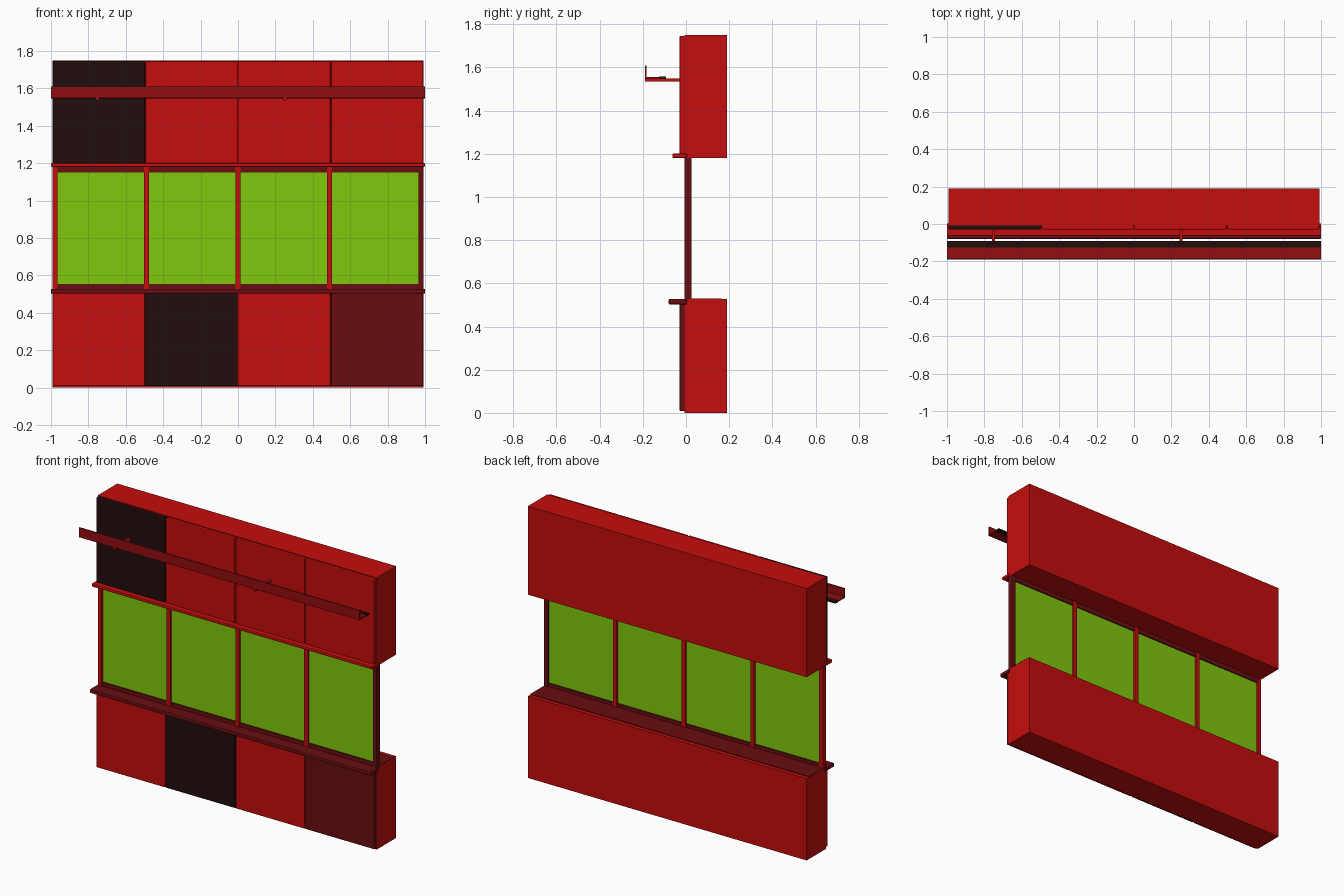
import bpy
import bmesh

if "Cube" in bpy.data.objects:
    bpy.data.objects.remove(bpy.data.objects["Cube"], do_unlink=True)


def material(name, r, g, b):
    m = bpy.data.materials.new(name)
    m.use_nodes = True
    m.diffuse_color = (r, g, b, 1)
    m.node_tree.nodes["Principled BSDF"].inputs["Base Color"].default_value = (r, g, b, 1)
    return m


RED = material("bright red", 0.56, 0.004, 0.004)
MID = material("rail red", 0.29, 0.004, 0.005)
DARK = material("dark red", 0.14, 0.004, 0.005)
BLACK = material("brown black", 0.016, 0.004, 0.004)
GREEN = material("lime green", 0.22, 0.58, 0.004)


def box(name, x, y, z, mat, bevel=0):
    """Box from (min, max) ranges, with an optional small chamfer."""
    bm = bmesh.new()
    bmesh.ops.create_cube(bm, size=1)
    for v in bm.verts:
        for i, (lo, hi) in enumerate((x, y, z)):
            v.co[i] = lo if v.co[i] < 0 else hi
    mesh = bpy.data.meshes.new(name)
    bm.to_mesh(mesh)
    bm.free()
    mesh.materials.append(mat)
    obj = bpy.data.objects.new(name, mesh)
    bpy.context.collection.objects.link(obj)
    if bevel:
        mod = obj.modifiers.new("edge", "BEVEL")
        mod.width = bevel
        mod.segments = 2
    return obj


W = 0.993
FULL = (-W, W)
LONG = (-1, 1)

# Wall blocks above and below the window band
box("lower_wall", FULL, (-0.008, 0.19), (0, 0.527), RED)
box("upper_wall", FULL, (-0.008, 0.19), (1.18, 1.75), RED)

# Facing panels, four per row
upper = [BLACK, RED, RED, RED]
lower = [RED, BLACK, RED, DARK]
for i in range(4):
    left = -W + i * W / 2
    span = (left + 0.002, left + W / 2 - 0.002)
    box(f"upper_panel_{i + 1}", span, (-0.03, -0.006), (1.19, 1.746), upper[i], 0.006)
    box(f"lower_panel_{i + 1}", span, (-0.03, -0.006), (0.008, 0.51), lower[i], 0.006)

# Window frame: posts, rails and panes
for i in range(5):
    c = -W + 0.014 + i * (W - 0.014) / 2
    box(f"window_post_{i + 1}", (c - 0.014, c + 0.014), (-0.008, 0.026),
        (0.52, 1.182), DARK if i == 4 else RED, 0.003)
box("window_bottom_rail", FULL, (-0.004, 0.022), (0.52, 0.553), DARK)
box("window_top_rail", FULL, (-0.004, 0.022), (1.15, 1.182), DARK)
for i in range(4):
    c = -W + 0.014 + i * (W - 0.014) / 2
    box(f"window_pane_{i + 1}", (c, c + (W - 0.014) / 2), (0.004, 0.014),
        (0.545, 1.155), GREEN)

# Ledges and the inner sill
box("window_sill", LONG, (-0.08, 0.004), (0.503, 0.528), DARK, 0.005)
box("inner_sill", FULL, (0, 0.165), (0.522, 0.531), DARK)
box("upper_ledge", LONG, (-0.063, 0.004), (1.181, 1.201), RED, 0.005)

# Sign rail carried on two brackets
box("rail_lip", LONG, (-0.19, -0.183), (1.548, 1.61), MID)
box("rail_floor", LONG, (-0.19, -0.12), (1.548, 1.556), MID)
box("rail_rear_strip", LONG, (-0.125, -0.092), (1.547, 1.558), BLACK)
for i, x in enumerate((-0.75, 0.25)):
    box(f"rail_bracket_{i + 1}", (x - 0.008, x + 0.008), (-0.19, -0.025),
        (1.534, 1.549), RED)
